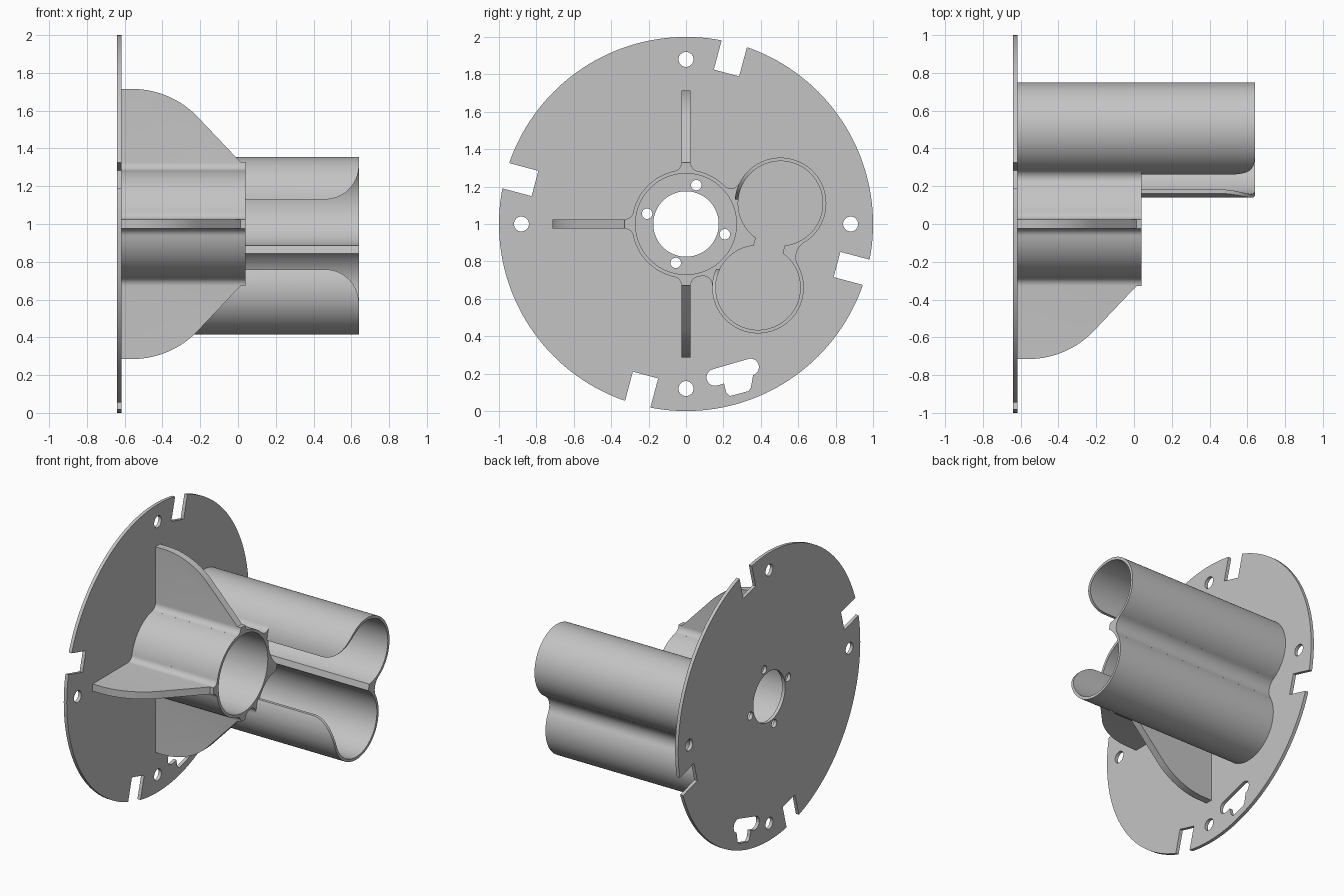
import bpy, bmesh, math
from mathutils import Vector as V

if "Cube" in bpy.data.objects:
    bpy.data.objects.remove(bpy.data.objects["Cube"])

grey = bpy.data.materials.new("plain grey")
grey.use_nodes = True
grey.diffuse_color = (0.55, 0.55, 0.55, 1)
grey.node_tree.nodes["Principled BSDF"].inputs["Base Color"].default_value = (0.55, 0.55, 0.55, 1)

BACK, FLOOR, TUBE_END, CELL_END = -0.64, -0.617, 0.04, 0.64
HUB, CELL_A, CELL_B = V((0, 1)), V((0.505, 1.11)), V((0.385, 0.66))
HUB_R, HUB_BORE, CELL_R, CELL_BORE = 0.29, 0.27, 0.245, 0.226
RIB = 0.025


def arc(c, r, a0, a1, n=16):
    return [V((c[0] + r * math.cos(a0 + (a1 - a0) * i / n),
               c[1] + r * math.sin(a0 + (a1 - a0) * i / n))) for i in range(n + 1)]


def circle(c, r, n=96):
    return arc(c, r, 0, math.tau, n)[:-1]


def capsule(p, q, r):
    a = math.atan2(q[1] - p[1], q[0] - p[0])
    h = math.pi / 2
    return arc(q, r, a - h, a + h) + arc(p, r, a + h, a + 3 * h)


def prism(name, pts, lo, hi, axis="x"):
    """Extrude a 2D outline along one axis."""
    place = {"x": lambda p, d: (d, p[0], p[1]),
             "y": lambda p, d: (p[0], d, p[1]),
             "z": lambda p, d: (p[0], p[1], d)}[axis]
    bm = bmesh.new()
    a = [bm.verts.new(place(p, lo)) for p in pts]
    b = [bm.verts.new(place(p, hi)) for p in pts]
    bm.faces.new(a)
    bm.faces.new(b[::-1])
    for i in range(len(pts)):
        j = (i + 1) % len(pts)
        bm.faces.new((a[j], a[i], b[i], b[j]))
    bmesh.ops.recalc_face_normals(bm, faces=bm.faces)
    me = bpy.data.meshes.new(name)
    bm.to_mesh(me)
    bm.free()
    me.materials.append(grey)
    ob = bpy.data.objects.new(name, me)
    bpy.context.collection.objects.link(ob)
    return ob


def combine(target, other, op="DIFFERENCE"):
    m = target.modifiers.new("combine", "BOOLEAN")
    m.operation, m.solver, m.object = op, "EXACT", other
    bpy.context.view_layer.objects.active = target
    bpy.ops.object.modifier_apply(modifier=m.name)
    bpy.data.objects.remove(other)


def fillet(c1, r1, c2, r2, r, side):
    """Outline filling the valley between two overlapping circles."""
    d, p, q = (c2 - c1).length, r1 + r, r2 + r
    u = (c2 - c1) / d
    a = (d * d + p * p - q * q) / (2 * d)
    f = c1 + u * a + V((-u.y, u.x)) * math.sqrt(p * p - a * a) * side
    a1 = math.atan2(*(c1 - f).yx)
    a2 = math.atan2(*(c2 - f).yx)
    sweep = (a2 - a1 + math.pi) % math.tau - math.pi
    return [c1] + arc(f, r, a1, a1 + sweep) + [c2]


def spun(p, angle):
    c, s = math.cos(angle), math.sin(angle)
    return HUB + V((p[0] * c - p[1] * s, p[0] * s + p[1] * c))


# Round base plate with mounting holes and edge notches
plate = prism("base_plate", circle(HUB, 1, 160), BACK, FLOOR)
cuts = [circle(HUB, 0.175)]
for k in range(4):
    turn = k * math.pi / 2
    cuts.append(circle(spun((0.88, 0), turn), 0.04, 32))
    cuts.append(circle(spun((0.055, 0.208), turn), 0.028, 24))
    tilt = turn + math.radians(75)
    cuts.append([spun(p, tilt) for p in ((0.836, -0.07), (1.1, -0.07), (1.1, 0.07), (0.836, 0.07))])

# Cable slot with a short stem
cuts.append(capsule((0.155, 0.18), (0.345, 0.235), 0.045))
cuts.append([(0.19, 0.2), (0.215, 0.1), (0.235, 0.08), (0.335, 0.107), (0.347, 0.125), (0.36, 0.2)])
for c in cuts:
    combine(plate, prism("cutter", c, -1, 0))

# Shallow dumbbell recess in the cell floor
for c in (circle(CELL_A, 0.137), circle(CELL_B, 0.137), capsule(CELL_A, CELL_B, 0.05)):
    combine(plate, prism("cutter", c, FLOOR - 0.008, 0))

# Twin cell sleeve with a filleted waist
body = prism("hub_and_cell_sleeve", circle(CELL_A, CELL_R), FLOOR, CELL_END)
for pts in (circle(CELL_B, CELL_R), fillet(CELL_B, CELL_R, CELL_A, CELL_R, 0.09, -1)):
    combine(body, prism("sleeve", pts, FLOOR, CELL_END), "UNION")

# Side opening that flares out at the free end
low, high, bend = 0.76, 1.13, 0.18
bx = CELL_END - bend
profile = ([(TUBE_END, low)] + arc((bx, low - bend), bend, math.pi / 2, 0) + [(0.8, low - bend), (0.8, high + bend)]
           + arc((bx, high + bend), bend, 0, -math.pi / 2) + [(TUBE_END, high)])
opening = prism("cutter", profile, -1, 1, "y")
along = (CELL_A - CELL_B).normalized()
across = V((along.y, -along.x))
ridge = (CELL_A + CELL_B) / 2 + across * 0.08
half = [ridge + along, ridge - along, ridge - along - across * 2, ridge + along - across * 2]
combine(opening, prism("cutter", half, -1, 1), "INTERSECT")
combine(body, opening)

# Hub tube, webs joining it to the sleeve, and rib root fillets
r = 0.045
s = RIB + r
a = math.sqrt((HUB_R + r) ** 2 - s * s)
edge = arc((a, s), r, math.atan2(-s, -a), -math.pi / 2, 10)
root = [(0, 0)] + [(p.x, -p.y) for p in edge] + edge[::-1]
outlines = [circle(HUB, HUB_R), [HUB, CELL_B, CELL_A],
            fillet(HUB, HUB_R, CELL_A, CELL_R, 0.05, 1),
            fillet(HUB, HUB_R, CELL_B, CELL_R, 0.05, -1)]
outlines += [[spun(p, k * math.pi / 2) for p in root] for k in (1, 2, 3)]
for pts in outlines:
    combine(body, prism("web", pts, FLOOR, TUBE_END), "UNION")

# Three curved gusset ribs
R = 0.48
rib = ([V((FLOOR, 0)), V((FLOOR, 0.715))]
       + arc((-0.56, 0.715 - R), R, math.pi / 2, math.pi / 4)
       + [V((TUBE_END, 0.3)), V((TUBE_END, 0))])
ribs = [prism("rib", [(p.x, 1 + sign * p.y) for p in rib], -RIB, RIB, "y") for sign in (1, -1)]
ribs.append(prism("rib", [(p.x, -p.y) for p in rib], 1 - RIB, 1 + RIB, "z"))
for ob in ribs:
    combine(body, ob, "UNION")

# Bores and the channel linking both cells
wide = across * 0.08
for pts in (circle(HUB, HUB_BORE), circle(CELL_A, CELL_BORE), circle(CELL_B, CELL_BORE),
            [CELL_A + wide, CELL_B + wide, CELL_B - wide, CELL_A - wide]):
    combine(body, prism("cutter", pts, -1, 1))

# Smooth curved walls, crisp rims
for ob in (plate, body):
    bpy.ops.object.select_all(action="DESELECT")
    ob.select_set(True)
    bpy.context.view_layer.objects.active = ob
    bpy.ops.object.shade_smooth_by_angle(angle=math.radians(30))
